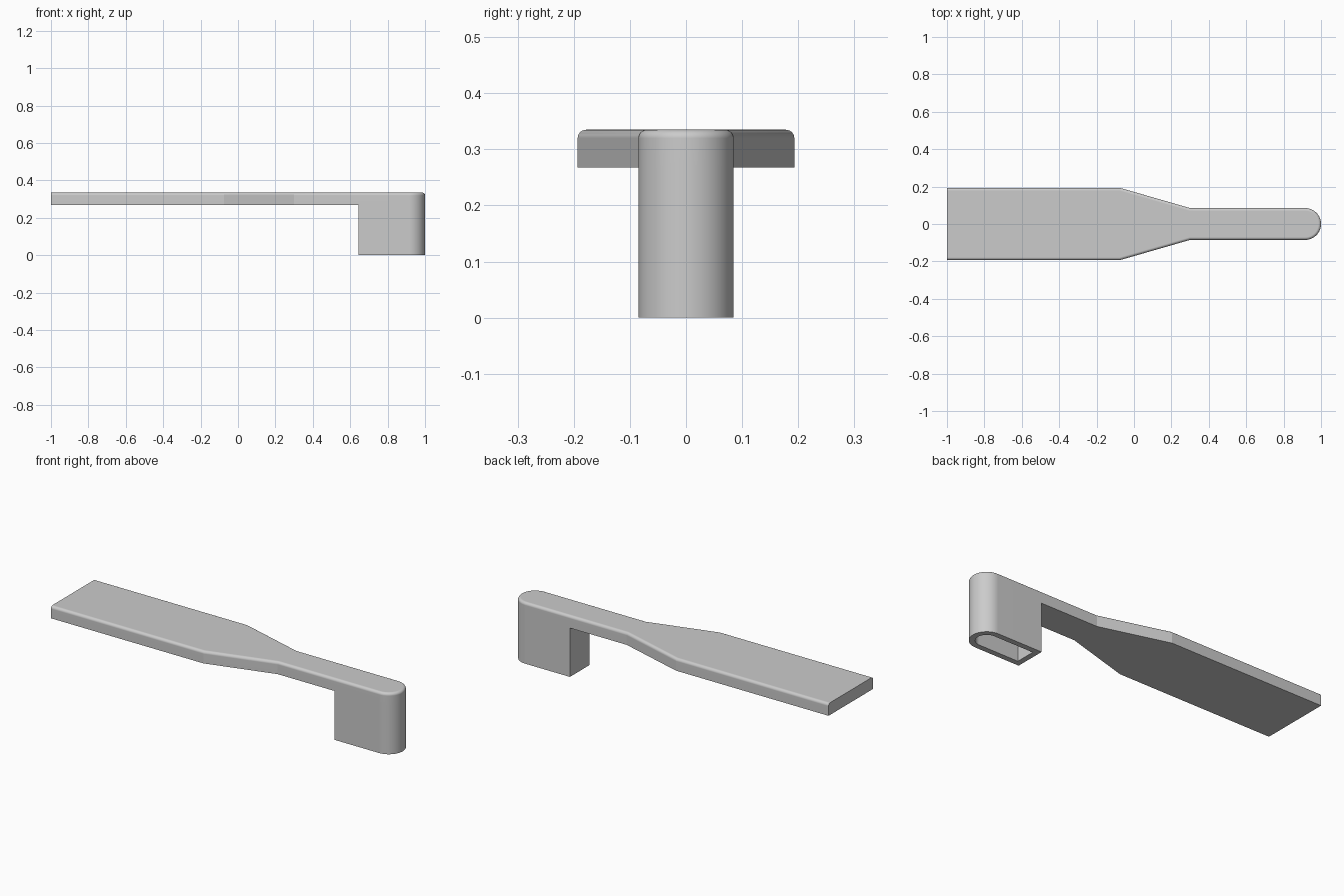
import bpy, bmesh, math

cube = bpy.data.objects.get("Cube")
if cube:
    bpy.data.objects.remove(cube, do_unlink=True)

TOP, UNDER = 0.335, 0.268        # handle plate heights
WIDE, SLIM = 0.193, 0.085        # half widths of grip and neck
HOOK_X, WALL, ROUND = 0.645, 0.03, 0.015
ARC = 24

grey = bpy.data.materials.new("light_grey")
grey.use_nodes = True
colour = (0.6, 0.6, 0.6, 1)
grey.diffuse_color = colour
grey.node_tree.nodes["Principled BSDF"].inputs["Base Color"].default_value = colour

# Plan outline: grip, taper, neck and rounded tip
side = [(-1, -WIDE), (-0.075, -WIDE), (0.3, -SLIM), (HOOK_X, -SLIM)]
tip = []
for i in range(ARC + 1):
    a = math.pi * (i / ARC - 0.5)
    tip.append((1 - SLIM + SLIM * math.cos(a), SLIM * math.sin(a)))
outline = side + tip + [(x, -y) for x, y in reversed(side)]

bm = bmesh.new()
base = [bm.verts.new((x, y, UNDER)) for x, y in outline]
under = bm.faces.new(base)
top = bmesh.ops.extrude_face_region(bm, geom=[under], use_keep_orig=True)["geom"]
for v in top:
    if isinstance(v, bmesh.types.BMVert):
        v.co.z = TOP

# Split the underside at the socket, then pull the socket down
near, far = base[len(side) - 1], base[-len(side)]
bmesh.utils.face_split(under, near, far)
bmesh.ops.recalc_face_normals(bm, faces=bm.faces)


def flat_face(height):
    """The face at a height that lies furthest along +x."""
    found = [f for f in bm.faces if all(abs(v.co.z - height) < 1e-4 for v in f.verts)]
    return max(found, key=lambda f: f.calc_center_median().x)


def pull(face, height):
    new = bmesh.ops.extrude_discrete_faces(bm, faces=[face])["faces"][0]
    for v in new.verts:
        v.co.z = height
    return new


mouth = pull(flat_face(UNDER), 0)

# Hollow the socket from below
bmesh.ops.inset_region(bm, faces=[mouth], thickness=WALL, use_even_offset=True)
pull(mouth, UNDER)

# Round the upper rim, leaving the grip end square
rim = [e for e in bm.edges
       if all(abs(v.co.z - TOP) < 1e-4 for v in e.verts)
       and not all(v.co.x < -0.99 for v in e.verts)]
bmesh.ops.bevel(bm, geom=rim, offset=ROUND, offset_type='OFFSET',
                segments=8, profile=0.5, affect='EDGES')
bmesh.ops.recalc_face_normals(bm, faces=bm.faces)

mesh = bpy.data.meshes.new("handle_with_socket")
bm.to_mesh(mesh)
bm.free()
mesh.materials.append(grey)
handle = bpy.data.objects.new("handle_with_socket", mesh)
bpy.context.collection.objects.link(handle)

# Smooth curved faces, crisp corners
bpy.ops.object.select_all(action='DESELECT')
handle.select_set(True)
bpy.context.view_layer.objects.active = handle
bpy.ops.object.shade_smooth_by_angle(angle=math.radians(13))
weighted = handle.modifiers.new("flat_face_normals", 'WEIGHTED_NORMAL')
weighted.keep_sharp = True
